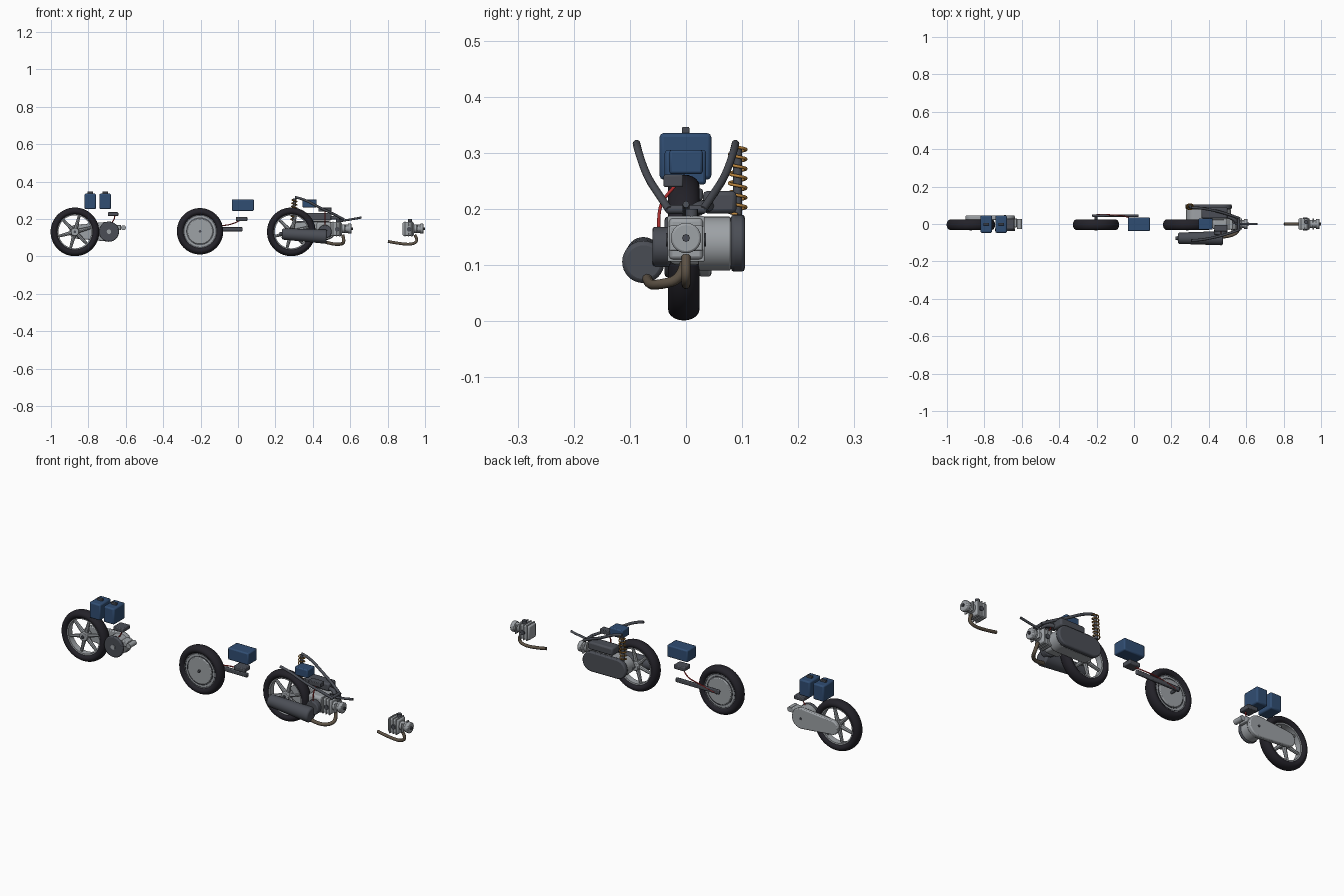
import bpy, bmesh, math
from mathutils import Vector, Matrix

if "Cube" in bpy.data.objects:
    bpy.data.objects.remove(bpy.data.objects["Cube"])


def material(name, rgb):
    m = bpy.data.materials.new(name)
    m.use_nodes = True
    m.diffuse_color = (*rgb, 1)
    m.node_tree.nodes["Principled BSDF"].inputs["Base Color"].default_value = (*rgb, 1)
    return m


RUBBER = material("tyre rubber", (.017, .016, .022))
DARK = material("dark grey metal", (.07, .076, .092))
LIGHT = material("light grey metal", (.34, .36, .38))
BLUE = material("battery blue", (.03, .075, .17))
ORANGE = material("spring orange", (.5, .24, .05))
BROWN = material("exhaust brown", (.11, .085, .06))
RED = material("cable red", (.45, .03, .03))


def finish(name, bm, mat, bevel=0):
    bmesh.ops.recalc_face_normals(bm, faces=bm.faces[:])
    me = bpy.data.meshes.new(name)
    bm.to_mesh(me)
    bm.free()
    me.materials.append(mat)
    ob = bpy.data.objects.new(name, me)
    bpy.context.collection.objects.link(ob)
    if bevel:
        mod = ob.modifiers.new("bevel", "BEVEL")
        mod.width, mod.segments, mod.limit_method = bevel, 2, "ANGLE"
    bpy.ops.object.select_all(action="DESELECT")
    ob.select_set(True)
    bpy.context.view_layer.objects.active = ob
    bpy.ops.object.shade_smooth_by_angle(angle=math.radians(35))
    return ob


def box(name, lo, hi, mat, bevel=.004):
    lo, hi = Vector(lo), Vector(hi)
    bm = bmesh.new()
    bmesh.ops.create_cube(bm, size=1)
    bmesh.ops.scale(bm, vec=hi - lo, verts=bm.verts)
    bmesh.ops.translate(bm, vec=(lo + hi) / 2, verts=bm.verts)
    return finish(name, bm, mat, bevel)


def rod(name, a, b, r, mat, r2=None, bevel=0, seg=32):
    """Cylinder or cone between two points."""
    a, b = Vector(a), Vector(b)
    turn = (b - a).to_track_quat("Z", "Y").to_matrix().to_4x4()
    bm = bmesh.new()
    bmesh.ops.create_cone(bm, cap_ends=True, segments=seg, radius1=r,
                          radius2=r if r2 is None else r2, depth=(b - a).length,
                          matrix=Matrix.Translation((a + b) / 2) @ turn)
    return finish(name, bm, mat, bevel)


def lathe(name, centre, profile, mat, seg=56):
    """Closed (radius, y) profile turned around a sideways axle."""
    bm = bmesh.new()
    c = Vector(centre)
    rings = []
    for i in range(seg):
        t = math.tau * i / seg
        rings.append([bm.verts.new(c + Vector((r * math.cos(t), y, r * math.sin(t)))) for r, y in profile])
    n = len(profile)
    for i in range(seg):
        p, q = rings[i], rings[(i + 1) % seg]
        for j in range(n):
            k = (j + 1) % n
            bm.faces.new((p[j], p[k], q[k], q[j]))
    return finish(name, bm, mat)


def casing(name, a, ra, b, rb, y0, y1, mat, bevel=.005):
    """Belt-shaped casing around two (x, z) centres."""
    d = Vector((b[0] - a[0], b[1] - a[1]))
    base, tilt = math.atan2(d.y, d.x), math.acos((ra - rb) / d.length)
    bm = bmesh.new()
    vs = []
    for c, r, start, stop in ((a, ra, tilt, math.tau - tilt), (b, rb, -tilt, tilt)):
        for i in range(17):
            t = base + start + (stop - start) * i / 16
            vs.append(bm.verts.new((c[0] + r * math.cos(t), y0, c[1] + r * math.sin(t))))
    face = bm.faces.new(vs)
    new = bmesh.ops.extrude_face_region(bm, geom=[face])["geom"]
    bmesh.ops.translate(bm, vec=(0, y1 - y0, 0), verts=[v for v in new if isinstance(v, bmesh.types.BMVert)])
    return finish(name, bm, mat, bevel)


def tube(name, pts, r, mat, smooth=True):
    cu = bpy.data.curves.new(name, "CURVE")
    cu.dimensions, cu.bevel_depth, cu.bevel_resolution, cu.use_fill_caps = "3D", r, 3, True
    cu.resolution_u = 6
    sp = cu.splines.new("NURBS" if smooth else "POLY")
    sp.points.add(len(pts) - 1)
    for p, co in zip(sp.points, pts):
        p.co = (*co, 1)
    if smooth:
        sp.order_u, sp.use_endpoint_u = 3, True
    cu.materials.append(mat)
    ob = bpy.data.objects.new(name, cu)
    bpy.context.collection.objects.link(ob)


def wheel(name, x, z, r, spokes):
    y = -.004
    mid, half = r - .02, .02
    oval = [(mid + half * math.cos(math.tau * i / 20), .028 * math.sin(math.tau * i / 20)) for i in range(20)]
    lathe(name + "_tyre", (x, y, z), oval, RUBBER)
    rim = r - .033
    lathe(name + "_rim", (x, y, z), [(rim, -.018), (rim, .018), (rim - .009, .016), (rim - .009, -.016)], LIGHT)
    if spokes:
        rod(name + "_hub", (x, y - .022, z), (x, y + .022, z), .022, LIGHT, bevel=.003)
        for i in range(spokes):
            t = math.tau * (i + .25) / spokes
            d = Vector((math.cos(t), 0, math.sin(t)))
            c = Vector((x, y, z))
            rod(name + "_spoke", c + d * .015, c + d * (rim - .004), .011, LIGHT, r2=.007, seg=8)
    else:
        # hub motor with stepped covers
        rod(name + "_hub_motor", (x, y - .016, z), (x, y + .016, z), rim, LIGHT)
        rod(name + "_hub_cover", (x, y - .022, z), (x, y + .022, z), rim - .022, LIGHT, bevel=.004, seg=48)
        for rr in (rim - .017, rim - .005):
            lathe(name + "_groove", (x, y, z), [(rr, -.018), (rr, .018), (rr - .003, .018), (rr - .003, -.018)], DARK)
    rod(name + "_axle", (x, y - .03, z), (x, y + .045, z), .007, DARK, seg=16)


def cylinder_head(x):
    """Small cylinder head with a round cap facing +x."""
    box("cylinder_barrel", (x - .03, -.03, .11), (x + .03, .03, .183), LIGHT, .006)
    for i in range(3):
        box("cooling_fin", (x - .02 + i * .018, -.033, .106), (x - .014 + i * .018, .033, .187), LIGHT, .002)
    rod("head_neck", (x + .03, 0, .148), (x + .062, 0, .148), .022, LIGHT)
    rod("head_cap", (x + .062, 0, .148), (x + .082, 0, .148), .027, LIGHT, bevel=.004)
    rod("head_bolt", (x + .082, 0, .148), (x + .09, 0, .148), .007, DARK, seg=8)
    for s in (-1, 1):
        rod("side_port", (x + .005, s * .028, .145), (x + .005, s * .036, .145), .012, DARK, seg=16)
    rod("intake_port", (x + .01, .01, .18), (x + .01, .01, .2), .011, DARK, seg=16)
    box("head_flange", (x + .045, -.03, .125), (x + .053, .03, .17), LIGHT, .003)


# --- unit with side-mounted motor and twin batteries
wheel("side_motor_wheel", -.872, .131, .13, 6)
casing("side_motor_cover", (-.69, .132), .053, (-.865, .132), .037, .022, .045, LIGHT)
rod("side_motor_body", (-.69, .022, .132), (-.69, -.022, .132), .05, LIGHT)
rod("side_motor_face", (-.69, -.022, .132), (-.69, -.038, .132), .054, DARK, bevel=.005, seg=40)
rod("side_motor_cap", (-.69, -.038, .132), (-.69, -.042, .132), .012, LIGHT, seg=16)
rod("side_motor_bolt", (-.69, .045, .132), (-.69, .049, .132), .006, DARK, seg=12)
box("mount_bracket", (-.66, -.018, .14), (-.625, .03, .168), LIGHT)
rod("mount_pivot", (-.612, -.026, .153), (-.612, .026, .153), .013, LIGHT, seg=20)
box("side_motor_controller", (-.695, -.03, .215), (-.64, .03, .236), DARK)
tube("side_motor_cable", [(-.66, -.01, .217), (-.655, -.015, .2), (-.68, -.01, .175)], .003, RED)
for x in (-.79, -.71):
    box("tall_battery", (x - .031, -.047, .252), (x + .031, .045, .335), BLUE, .007)
    box("battery_handle", (x - .015, -.007, .333), (x + .015, .006, .346), DARK, .002)

# --- unit with hub motor and one battery
wheel("hub_motor_wheel", -.203, .134, .124, 0)
tube("swing_arm_cable", [(-.2, .05, .14), (-.1, .05, .163), (-.03, .04, .17), (.01, .01, .192)], .003, RED)
box("swing_arm", (-.225, .038, .134), (.025, .052, .156), DARK)
box("hub_motor_controller", (-.012, -.02, .188), (.05, .03, .21), DARK)
box("wide_battery", (-.033, -.038, .243), (.085, .036, .305), BLUE, .006)

# --- complete combustion unit
wheel("engine_wheel", .285, .131, .13, 6)
casing("transmission_case", (.47, .138), .048, (.325, .138), .046, .022, .08, LIGHT, .003)
casing("transmission_cover", (.472, .139), .051, (.325, .139), .05, .08, .105, DARK, .006)
box("crankcase", (.42, -.03, .1), (.5, .03, .185), LIGHT, .012)
rod("generator_cover", (.465, -.028, .132), (.465, -.06, .132), .036, DARK, bevel=.005)
cylinder_head(.525)
box("air_filter", (.36, .03, .192), (.5, .09, .232), DARK, .008)
tube("intake_hose", [(.5, .04, .205), (.54, .03, .21), (.545, .01, .195)], .01, DARK)
box("starter_battery", (.345, -.03, .262), (.42, .03, .305), BLUE, .005)
box("ignition_unit", (.43, -.04, .239), (.5, -.005, .261), DARK, .003)
tube("ignition_cable", [(.465, -.02, .24), (.465, -.04, .22), (.465, -.05, .19), (.465, -.048, .16)], .003, RED)

# exhaust
rod("muffler", (.235, -.076, .12), (.475, -.076, .105), .03, DARK, r2=.038, bevel=.008)
rod("muffler_tip", (.235, -.076, .12), (.222, -.076, .121), .01, DARK, seg=16)
tube("exhaust_pipe", [(.455, -.07, .08), (.5, -.068, .066), (.55, -.05, .064), (.57, -.005, .075),
                      (.56, 0, .115)], .009, BROWN)

# frame tubes
for s in (-1, 1):
    tube("frame_tube", [(.305, s * .088, .316), (.35, s * .087, .308), (.44, s * .07, .258),
                        (.51, s * .05, .228), (.565, s * .03, .198)], .007, DARK)
rod("frame_cross_tube", (.56, -.033, .199), (.56, .033, .199), .008, DARK, seg=16)
tube("front_link", [(.54, 0, .188), (.6, 0, .196), (.66, 0, .208)], .006, DARK)

# spring and damper
top, bottom = Vector((.303, .092, .31)), Vector((.295, .092, .19))
rod("damper", top, bottom, .008, DARK, seg=16)
turns, steps = 7, 14
coil = []
for i in range(turns * steps + 1):
    t = math.tau * i / steps
    coil.append(top.lerp(bottom, i / (turns * steps)) + Vector((.015 * math.cos(t), .015 * math.sin(t), 0)))
tube("coil_spring", coil, .0028, ORANGE, smooth=False)

# --- separate cylinder head with its exhaust
cylinder_head(.91)
tube("spare_exhaust_pipe", [(.802, 0, .08), (.85, 0, .07), (.93, 0, .062), (.965, 0, .085),
                            (.945, 0, .115)], .008, BROWN)
